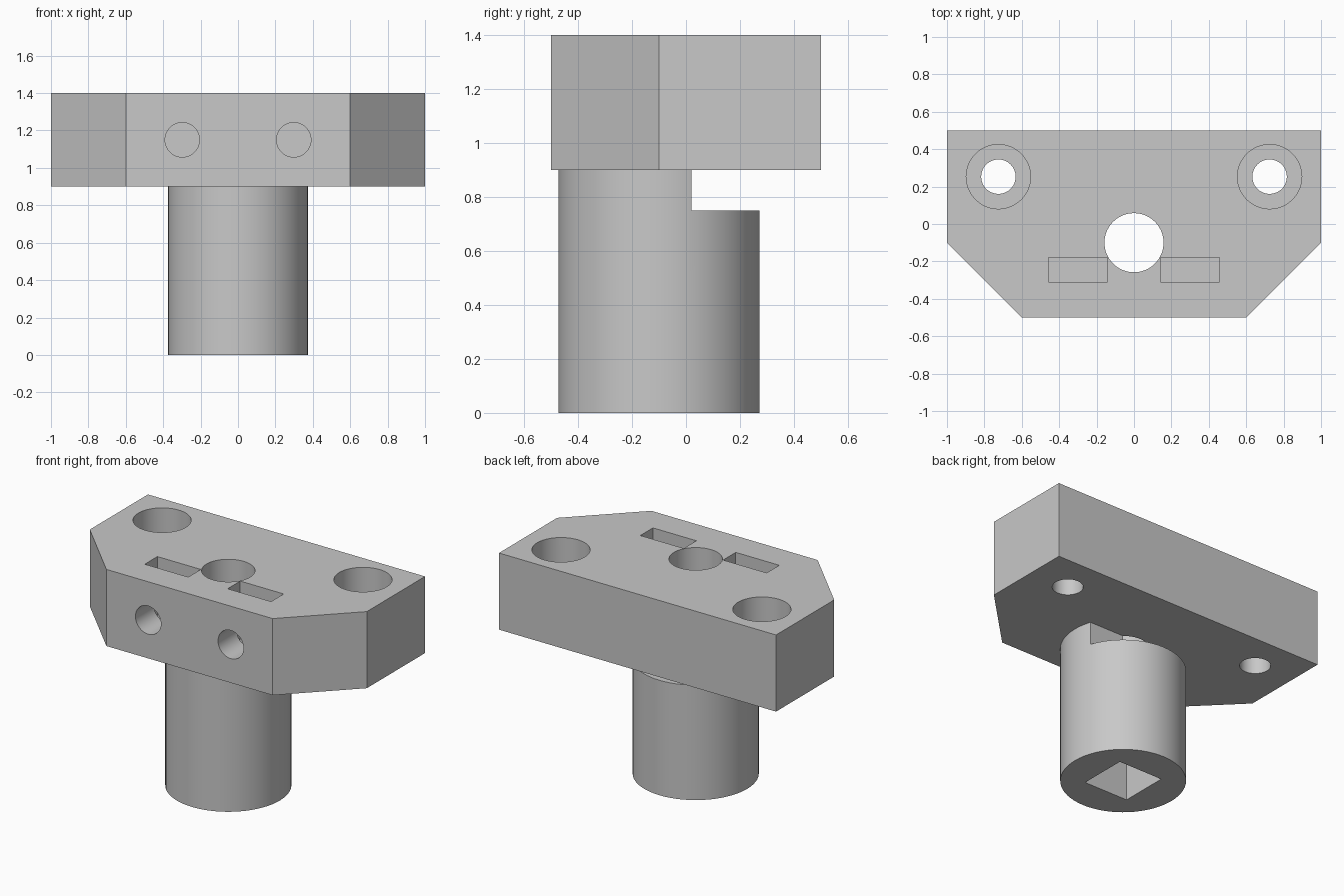
import bpy, bmesh, math
from mathutils import Matrix

cube = bpy.data.objects.get("Cube")
if cube:
    bpy.data.objects.remove(cube, do_unlink=True)

PLATE_Z, TOP_Z = 0.9, 1.4
AXIS_Y = -0.1

grey = bpy.data.materials.new("plain grey")
grey.use_nodes = True
colour = (0.58, 0.58, 0.58, 1)
grey.diffuse_color = colour
grey.node_tree.nodes["Principled BSDF"].inputs["Base Color"].default_value = colour


def finish(name, bm):
    bmesh.ops.recalc_face_normals(bm, faces=bm.faces)
    mesh = bpy.data.meshes.new(name)
    bm.to_mesh(mesh)
    bm.free()
    mesh.materials.append(grey)
    obj = bpy.data.objects.new(name, mesh)
    bpy.context.collection.objects.link(obj)
    return obj


def box(name, x0, x1, y0, y1, z0, z1):
    bm = bmesh.new()
    bmesh.ops.create_cube(bm, size=1)
    for v in bm.verts:
        v.co.x = x1 if v.co.x > 0 else x0
        v.co.y = y1 if v.co.y > 0 else y0
        v.co.z = z1 if v.co.z > 0 else z0
    return finish(name, bm)


def cylinder(name, radius, length, centre, along_y=False, sides=64):
    bm = bmesh.new()
    turn = Matrix.Rotation(math.pi / 2, 4, "X") if along_y else Matrix()
    bmesh.ops.create_cone(bm, cap_ends=True, segments=sides, radius1=radius, radius2=radius,
                          depth=length, matrix=Matrix.Translation(centre) @ turn)
    return finish(name, bm)


def upright(name, radius, x, y, z0, z1):
    return cylinder(name, radius, z1 - z0, (x, y, (z0 + z1) / 2))


def combine(target, tool, operation):
    tool.hide_render = True
    mod = target.modifiers.new(operation.lower(), "BOOLEAN")
    mod.operation, mod.solver, mod.object = operation, "EXACT", tool
    bpy.context.view_layer.objects.active = target
    bpy.ops.object.modifier_apply(modifier=mod.name)
    bpy.data.objects.remove(tool, do_unlink=True)


# Mounting plate with two chamfered front corners
outline = [(-1, 0.5), (-1, -0.1), (-0.6, -0.5), (0.6, -0.5), (1, -0.1), (1, 0.5)]
bm = bmesh.new()
base = bm.faces.new([bm.verts.new((x, y, PLATE_Z)) for x, y in outline])
walls = bmesh.ops.extrude_face_region(bm, geom=[base])["geom"]
bmesh.ops.translate(bm, vec=(0, 0, TOP_Z - PLATE_Z),
                    verts=[e for e in walls if isinstance(e, bmesh.types.BMVert)])
block = finish("mounting_block", bm)

# Round column, notched at the back just under the plate
column = upright("column", 0.373, 0, AXIS_Y, 0, 1.0)
combine(column, box("notch", -0.6, 0.6, 0.02, 0.6, 0.75, 1.2), "DIFFERENCE")
combine(block, column, "UNION")

# Central bore and the square socket in the column's foot
cutters = [upright("centre_bore", 0.158, 0, AXIS_Y, -0.1, 1.5),
           box("square_socket", -0.16, 0.16, AXIS_Y - 0.16, AXIS_Y + 0.16, -0.1, 0.5)]

# Counterbored bolt holes, nut slots and front screw holes on both sides
for s in (-1, 1):
    inner, outer = sorted((s * 0.142, s * 0.456))
    cutters += [
        upright("bolt_hole", 0.092, s * 0.725, 0.253, 0.8, 1.5),
        upright("counterbore", 0.172, s * 0.725, 0.253, 1.1, 1.5),
        box("nut_slot", inner, outer, -0.31, -0.18, 0.99, 1.5),
        cylinder("screw_hole", 0.092, 0.5, (s * 0.298, -0.35, 1.15), along_y=True),
    ]
for cutter in cutters:
    combine(block, cutter, "DIFFERENCE")

# Smooth the round walls, keep the edges crisp
bpy.ops.object.select_all(action="DESELECT")
block.select_set(True)
bpy.context.view_layer.objects.active = block
bpy.ops.object.shade_smooth_by_angle(angle=math.radians(30))
